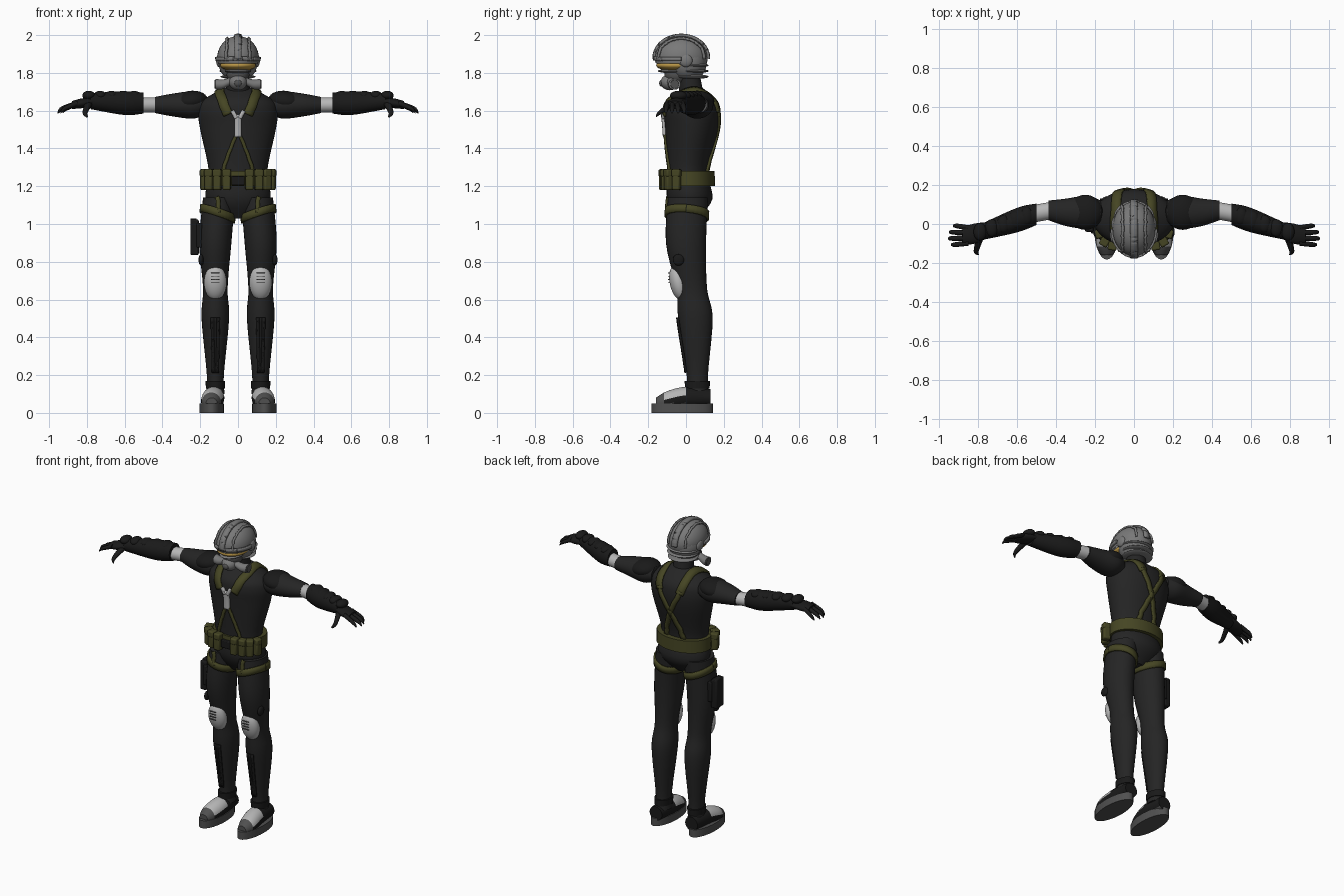
import bpy, bmesh, math
from mathutils import Vector, Matrix
from mathutils.bvhtree import BVHTree

cube = bpy.data.objects.get("Cube")
if cube:
    bpy.data.objects.remove(cube, do_unlink=True)


def material(name, red, green, blue):
    mat = bpy.data.materials.new(name)
    mat.use_nodes = True
    mat.diffuse_color = (red, green, blue, 1)
    shader = mat.node_tree.nodes["Principled BSDF"]
    shader.inputs["Base Color"].default_value = mat.diffuse_color
    return mat


def grey(name, value):
    return material(name, value, value, value)


BLACK = grey("suit black", .018)
GEAR = grey("gear black", .01)
STEEL = grey("helmet grey", .19)
LIGHT = grey("light grey", .47)
RUBBER = grey("sole grey", .08)
OLIVE = material("olive webbing", .06, .06, .017)
GOLD = material("visor gold", .48, .3, .06)


def finish(name, bm, mat, mirror):
    """Turn a bmesh into a smooth object, mirrored across x if asked."""
    bmesh.ops.recalc_face_normals(bm, faces=bm.faces)
    mesh = bpy.data.meshes.new(name)
    bm.to_mesh(mesh)
    bm.free()
    mesh.materials.append(mat)
    mesh.shade_smooth()
    mesh.set_sharp_from_angle(angle=math.radians(45))
    part = bpy.data.objects.new(name, mesh)
    bpy.context.collection.objects.link(part)
    if mirror:
        part.modifiers.new("Mirror", 'MIRROR')
    return part


def spline(points, steps):
    """Catmull-Rom curve through points of any dimension."""
    last = len(points) - 1
    curve = []
    for i in range(last):
        before, start, end, after = (Vector(points[max(0, min(last, i + k))]) for k in range(-1, 3))
        for step in range(steps):
            t = step / steps
            bend = 2 * before - 5 * start + 4 * end - after
            twist = 3 * (start - end) + after - before
            curve.append(start + (end - before + (bend + twist * t) * t) * t / 2)
    return curve + [Vector(points[last])]


def bridge(bm, rows, closed):
    for row, following in zip(rows, rows[1:]):
        for k in range(len(row) if closed else len(row) - 1):
            j = (k + 1) % len(row)
            bm.faces.new((row[k], row[j], following[j], following[k]))


def tube(name, path, radii, mat, squash=1, mirror=True, sides=28):
    """Rounded limb along a path; squash scales the second cross axis."""
    bm = bmesh.new()
    span = [abs(b - a) for a, b in zip(path[0], path[-1])]
    main = span.index(max(span))
    across, up = (axis for axis in range(3) if axis != main)
    rows = []
    for *centre, radius in spline([(*p, r) for p, r in zip(path, radii)], 5):
        row = []
        for k in range(sides):
            angle = math.tau * k / sides
            point = Vector(centre)
            point[across] += radius * math.cos(angle)
            point[up] += radius * math.sin(angle) * squash
            row.append(bm.verts.new(point))
        rows.append(row)
    bridge(bm, rows, closed=True)
    bm.faces.new(rows[0])
    bm.faces.new(rows[-1])
    return finish(name, bm, mat, mirror)


def placed(location, size, turn, axis):
    return (Matrix.Translation(location) @ Matrix.Rotation(math.radians(turn), 4, axis)
            @ Matrix.Diagonal((*size, 1)))


def box(name, location, size, mat, mirror=True, turn=0):
    bm = bmesh.new()
    bmesh.ops.create_cube(bm, size=1, matrix=placed(location, size, turn, 'Z'))
    part = finish(name, bm, mat, mirror)
    bevel = part.modifiers.new("Bevel", 'BEVEL')
    bevel.width, bevel.segments = min(size) / 5, 2
    return part


def ball(name, location, size, mat, mirror=False, turn=0, axis='X', floor=None):
    """Ellipsoid, optionally cut off below a floor height."""
    bm = bmesh.new()
    bmesh.ops.create_uvsphere(bm, u_segments=32, v_segments=20, radius=1,
                              matrix=placed(location, size, turn, axis))
    if floor:
        bmesh.ops.bisect_plane(bm, geom=bm.verts[:] + bm.edges[:] + bm.faces[:],
                               plane_co=(0, 0, floor), plane_no=(0, 0, 1), clear_inner=True)
    return finish(name, bm, mat, mirror)


def arc(centre, u, v, degrees):
    angles = (math.radians(degrees) * k / 12 for k in range(13))
    return [Vector(centre) + Vector(u) * math.cos(a) + Vector(v) * math.sin(a) for a in angles]


def strap(name, target, path, width, mat, mirror=True, thickness=.012):
    """Ribbon that hugs the surface of the target along a path."""
    source = bmesh.new()
    source.from_mesh(target.data)
    tree = BVHTree.FromBMesh(source)
    source.free()
    points = spline(path, 8)
    bm = bmesh.new()
    rows = []
    for i, point in enumerate(points):
        spot, normal, *_ = tree.find_nearest(point)
        along = points[min(i + 1, len(points) - 1)] - points[max(i - 1, 0)]
        side = along.cross(normal).normalized() * width / 2
        row = []
        for offset in (-side, side * 0, side):
            edge, outward, *_ = tree.find_nearest(spot + offset)
            row.append(bm.verts.new(edge + outward * .005))
        rows.append(row)
    bridge(bm, rows, closed=False)
    part = finish(name, bm, mat, mirror)
    solid = part.modifiers.new("Thickness", 'SOLIDIFY')
    solid.thickness, solid.offset = thickness, 0
    return part


# Torso and neck
torso = tube("torso", [(0, .01, 1.03), (0, .02, 1.13), (0, .01, 1.28), (0, .03, 1.5),
                       (0, .03, 1.6), (0, .03, 1.66), (0, .04, 1.72)],
             (.07, .17, .155, .2, .21, .18, .07), BLACK, squash=.7, mirror=False, sides=40)
tube("neck", [(0, .03, 1.68), (0, .01, 1.83)], (.065, .055), BLACK, mirror=False)

# Legs, boot cuffs and shin slats
legs = tube("legs", [(.1, .01, 1.14), (.12, 0, .9), (.12, .03, .66), (.12, .05, .5),
                     (.12, .06, .2), (.12, .06, .1)],
            (.085, .085, .065, .073, .045, .05), BLACK, squash=1.25)
tube("boot_cuffs", [(.12, .06, .13), (.12, .06, .17)], (.05, .052), GEAR, squash=1.3)
for i in range(5):
    x = .08 + i * .02
    strap("shin_slat", legs, [(x, -.1, .5), (x, -.1, .2)], .01, GEAR)

# Knee armour
ball("knee_pads", (.12, -.04, .69), (.06, .046, .095), LIGHT, mirror=True, turn=12)
for i in range(4):
    box("knee_slits", (.12, -.092, .74 - i * .017), (.045, .008, .004), RUBBER)
ball("knee_knobs", (.195, -.04, .81), (.014, .03, .03), GEAR, mirror=True)

# Boots: rubber toe, light instep, black heel
boots = tube("boots", [(.14, -.16, .05), (.14, -.1, .06), (.13, 0, .08), (.13, .13, .08)],
             (.03, .055, .058, .045), GEAR)
boots.data.materials.append(LIGHT)
boots.data.materials.append(RUBBER)
for face in boots.data.polygons:
    if face.center.y < -.12 or face.center.z < .05:
        face.material_index = 2
    elif face.center.y < 0 and face.normal.z > .2:
        face.material_index = 1
tube("soles", [(.14, -.02, 0), (.14, -.02, .05)], (.065, .065), RUBBER, squash=2.5)

# Arms, elbows and gauntlets
tube("upper_arms", [(.17, .06, 1.63), (.24, .06, 1.63), (.35, .06, 1.63), (.44, .07, 1.63)],
     (.06, .085, .07, .05), BLACK, squash=.85)
tube("elbows", [(.42, .07, 1.63), (.53, .05, 1.63)], (.045, .045), LIGHT, squash=.9)
tube("gauntlets", [(.5, .05, 1.64), (.6, .02, 1.64), (.78, -.04, 1.65)],
     (.055, .063, .042), GEAR)
for i in range(5):
    ball("gauntlet_plate", (.55 + i * .06, .04 - i * .02, 1.68), (.034, .045, .025), GEAR, mirror=True)
ball("shoulder_caps", (.25, .06, 1.65), (.09, .09, .055), GEAR, mirror=True, turn=7, axis='Y')

# Gloves
tube("palms", [(.75, -.03, 1.65), (.82, -.05, 1.64), (.88, -.06, 1.63)], (.04, .052, .042),
     GEAR, squash=.5)
for i, reach in enumerate((.93, .95, .955, .94)):
    root, tip = -.02 - i * .026, -.01 - i * .032
    tube("finger", [(.85, root, 1.64), (reach - .02, tip, 1.61), (reach, tip, 1.59)],
         (.014, .012, .005), GEAR, sides=12)
tube("thumbs", [(.8, -.16, 1.57), (.81, -.14, 1.59), (.79, -.07, 1.64)], (.006, .013, .02),
     GEAR, sides=12)

# Harness
strap("shoulder_straps", torso, [(.05, -.1, 1.58), (.1, -.05, 1.7), (.1, .1, 1.72), (.08, .2, 1.6)],
      .05, OLIVE)
strap("back_cross_straps", torso, [(.09, .2, 1.62), (0, .2, 1.45), (-.09, .2, 1.27)], .03, OLIVE)
strap("front_straps", torso, [(.01, -.13, 1.47), (.1, -.13, 1.27)], .018, OLIVE)
strap("chest_clip", torso, [(0, -.13, 1.46), (0, -.13, 1.58)], .036, LIGHT, False, .02)
strap("chest_clip_arms", torso, [(.01, -.13, 1.56), (.03, -.13, 1.6)], .02, LIGHT, thickness=.02)

# Belt, buckle and pouches
tube("belt", [(0, .02, 1.2), (0, .02, 1.28)], (.18, .178), OLIVE, squash=.74, mirror=False)
box("buckle", (0, -.12, 1.23), (.07, .024, .05), GEAR, mirror=False)
for x, y, turn in ((.06, -.12, 3), (.11, -.11, 9), (.15, -.09, 30), (.175, -.05, 75)):
    box("pouch", (x, y, 1.23), (.043, .046, .1), OLIVE, turn=turn)
    box("pouch_flap", (x, y, 1.27), (.046, .05, .04), OLIVE, turn=turn)

# Thigh straps
strap("thigh_straps", legs, arc((.11, 0, 1.055), (.1, 0, .03), (0, .12, -.01), 360), .042, OLIVE)
strap("garter_straps", legs, [(.12, -.13, 1.2), (.1, -.13, 1.06)], .022, OLIVE)

# Holster on the right thigh
box("holster", (-.23, 0, .93), (.045, .08, .19), GEAR, mirror=False)
box("holster_grip", (-.235, .01, 1), (.035, .055, .06), GEAR, mirror=False)
box("holster_plate", (-.205, 0, .94), (.03, .1, .13), GEAR, mirror=False)

# Helmet
crown = (0, -.025, 1.87)
helmet = ball("helmet_shell", (0, -.025, 1.88), (.11, .14, .115), STEEL, floor=1.85)
ball("helmet_back", (0, .01, 1.86), (.104, .1, .11), STEEL, floor=1.78)
for i in range(3):
    ball("neck_guard_rib", (0, .03, 1.78 + i * .03), (.093 + i * .006, .09, .013), STEEL)
strap("helmet_crest", helmet, arc(crown, (0, -.2, 0), (0, 0, .2), 180), .036, STEEL, False, .016)
strap("helmet_side_ridges", helmet, arc((.08, -.025, 1.87), (0, -.15, 0), (0, 0, .15), 180),
      .012, STEEL)
strap("helmet_brow", helmet, arc(crown, (.15, 0, 0), (0, -.2, 0), 180), .02, STEEL, False)
for y, z in ((-.12, 1.97), (-.06, 2), (.07, 1.97)):
    ball("helmet_knob", (0, y, z - .008), (.014, .014, .012), RUBBER)
ball("ear_discs", (.1, 0, 1.865), (.016, .034, .034), STEEL, mirror=True)

# Visor, face mask and breathing filters
ball("visor", (0, -.05, 1.84), (.095, .108, .032), GOLD)
ball("visor_lower_rim", (0, -.05, 1.81), (.07, .1, .013), STEEL)
ball("face", (0, -.05, 1.79), (.06, .065, .055), RUBBER)
ball("mask_muzzle", (0, -.085, 1.75), (.048, .05, .042), STEEL)
ball("mask_valve", (0, -.13, 1.745), (.02, .012, .018), RUBBER)
tube("breathing_filters", [(.03, -.08, 1.76), (.08, -.07, 1.74), (.12, -.06, 1.74)],
     (.02, .028, .032), STEEL, squash=.9)
tube("filter_caps", [(.117, -.06, 1.74), (.124, -.06, 1.74)], (.024, .022), RUBBER)
